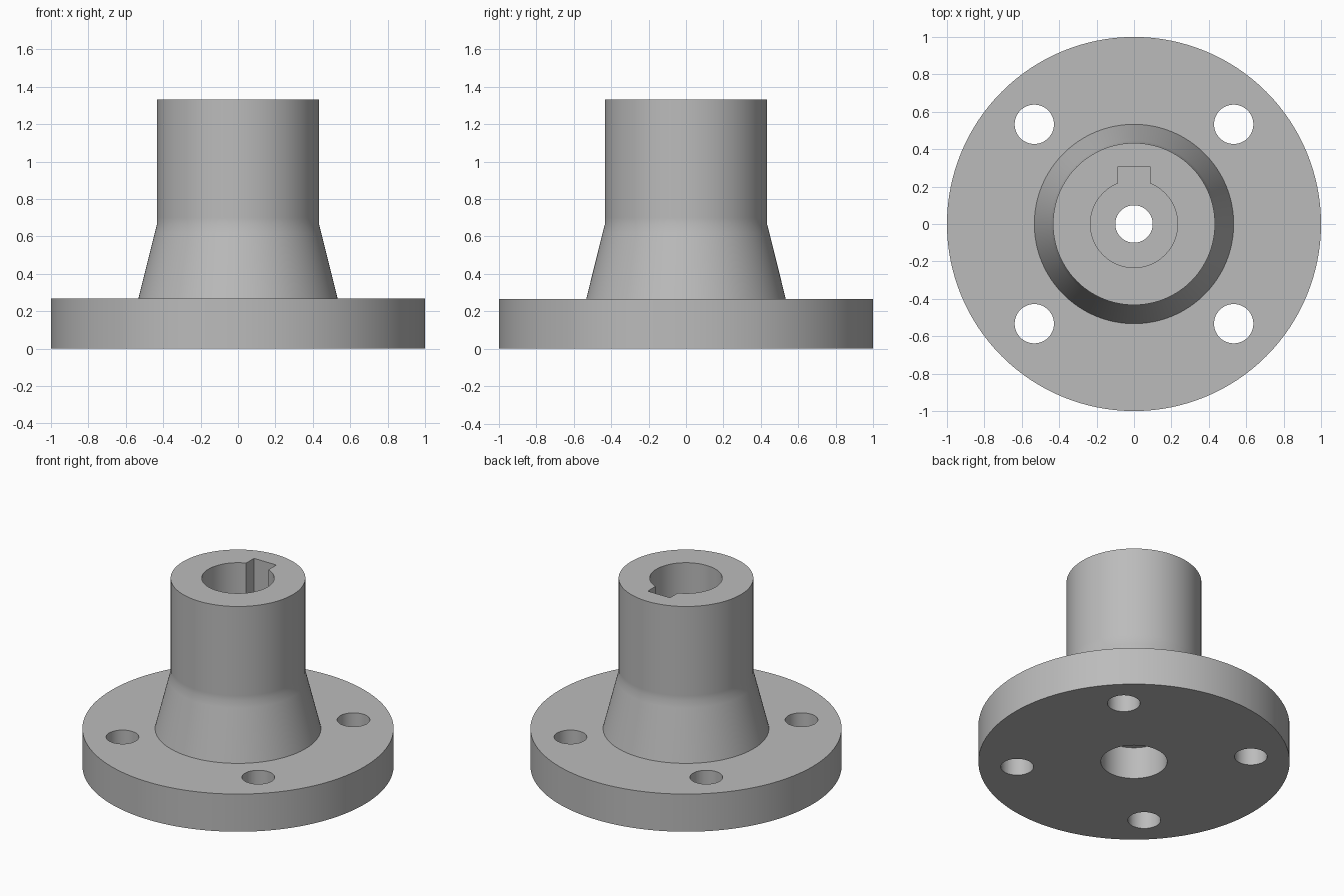
import bpy
import bmesh
import math
from mathutils import Matrix, Vector

SEGMENTS = 128

cube = bpy.data.objects.get("Cube")
if cube:
    bpy.data.objects.remove(cube, do_unlink=True)

steel = bpy.data.materials.new("grey_steel")
steel.use_nodes = True
grey = (0.50, 0.50, 0.50, 1)
steel.diffuse_color = grey
steel.node_tree.nodes["Principled BSDF"].inputs["Base Color"].default_value = grey


def add_object(name, bm):
    mesh = bpy.data.meshes.new(name)
    bmesh.ops.recalc_face_normals(bm, faces=bm.faces)
    bm.to_mesh(mesh)
    bm.free()
    obj = bpy.data.objects.new(name, mesh)
    bpy.context.collection.objects.link(obj)
    mesh.materials.append(steel)
    return obj


def lathe(name, profile):
    """Revolve a closed (radius, height) outline around z."""
    bm = bmesh.new()
    verts = [bm.verts.new((r, 0, z)) for r, z in profile]
    edges = [bm.edges.new((v, verts[i - 1])) for i, v in enumerate(verts)]
    bmesh.ops.spin(bm, geom=verts + edges, cent=(0, 0, 0), axis=(0, 0, 1),
                   angle=math.tau, steps=SEGMENTS, use_merge=True)
    bmesh.ops.remove_doubles(bm, verts=bm.verts, dist=0.0001)
    return add_object(name, bm)


# Flange, tapered neck, hub and the stepped bore in one outline
hub_r, bore_r, recess_r, screw_r = 0.433, 0.233, 0.213, 0.1
top, bore_floor, recess_top = 1.333, 0.36, 0.227
hub = lathe("flanged_hub", [
    (recess_r, 0), (1, 0), (1, 0.267), (0.533, 0.267),
    (0.445, 0.62), (hub_r, 0.667), (hub_r, 0.70), (hub_r, top),
    (bore_r, top), (bore_r, bore_floor), (screw_r, bore_floor),
    (screw_r, recess_top), (recess_r, recess_top)])

# Cutters: four bolt holes and the keyway
cutters = []
bm = bmesh.new()
for sx in (-1, 1):
    for sy in (-1, 1):
        bmesh.ops.create_cone(bm, cap_ends=True, segments=64, radius1=0.105,
                              radius2=0.105, depth=1,
                              matrix=Matrix.Translation((sx * 0.533, sy * 0.533, 0.13)))
cutters.append(add_object("bolt_hole_cutter", bm))

bm = bmesh.new()
key_low, key_high = bore_floor, top + 0.1
key_back, key_front = 0.304, 0.15
centre = Vector((0, (key_back + key_front) / 2, (key_low + key_high) / 2))
size = Vector((0.175, key_back - key_front, key_high - key_low))
bmesh.ops.create_cube(bm, size=1, matrix=Matrix.LocRotScale(centre, None, size))
cutters.append(add_object("keyway_cutter", bm))

for cutter in cutters:
    cutter.hide_render = True
    mod = hub.modifiers.new(cutter.name, "BOOLEAN")
    mod.operation = "DIFFERENCE"
    mod.solver = "EXACT"
    mod.object = cutter

# Apply the cuts, drop the cutters and shade
bpy.ops.object.select_all(action="DESELECT")
hub.select_set(True)
bpy.context.view_layer.objects.active = hub
for mod in list(hub.modifiers):
    bpy.ops.object.modifier_apply(modifier=mod.name)
for cutter in cutters:
    bpy.data.objects.remove(cutter, do_unlink=True)
bpy.ops.object.shade_smooth_by_angle(angle=math.radians(30))
